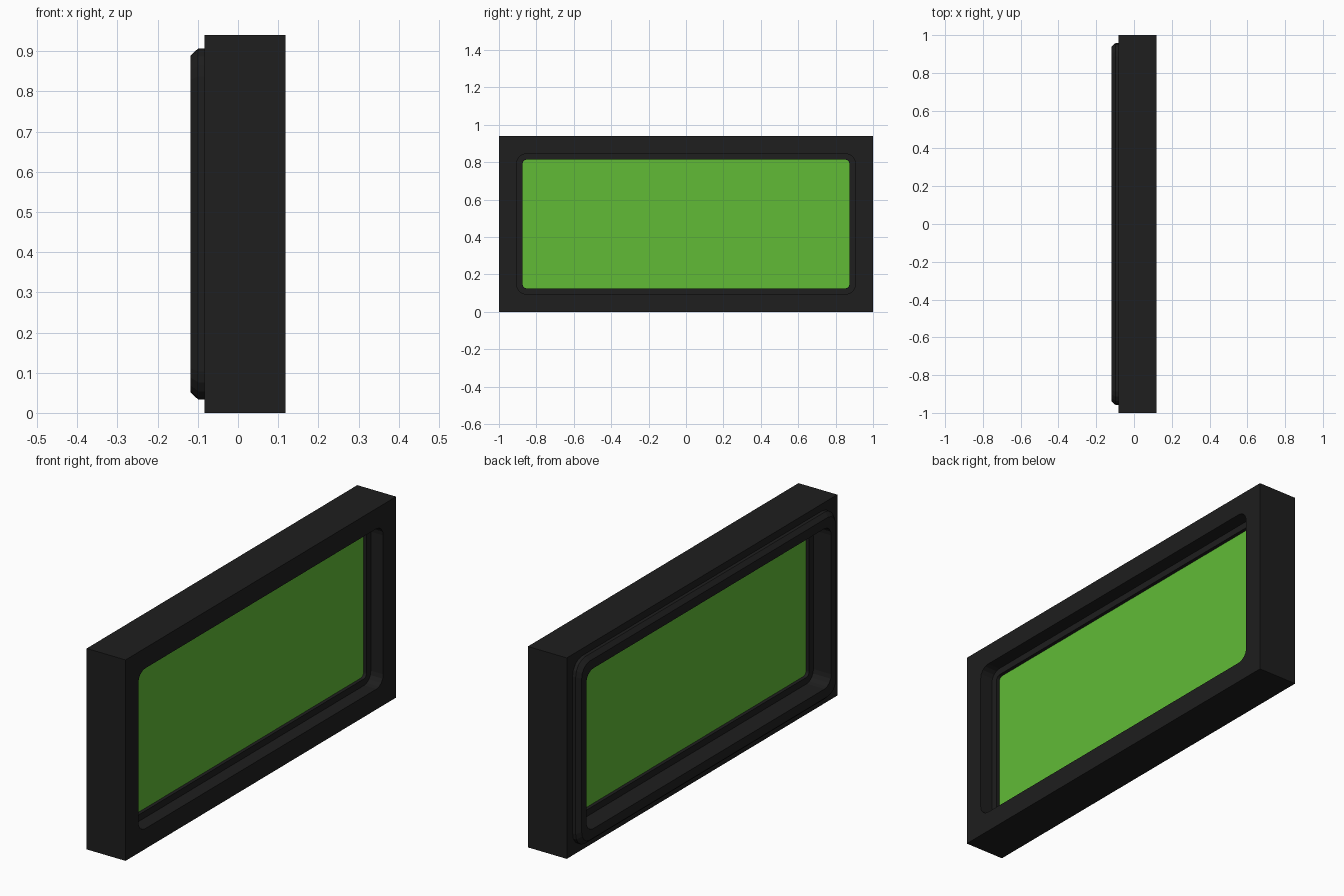
import bpy, bmesh, math

if "Cube" in bpy.data.objects:
    bpy.data.objects.remove(bpy.data.objects["Cube"])

CZ = 0.47      # height of the window centre
SEG = 4        # segments per rounded corner


def material(name, rgb):
    m = bpy.data.materials.new(name)
    m.diffuse_color = (*rgb, 1)
    m.use_nodes = True
    m.node_tree.nodes["Principled BSDF"].inputs["Base Color"].default_value = m.diffuse_color
    return m


def ring(bm, x, hy, hz, r):
    """Rounded rectangle of vertices in the plane at x."""
    verts = []
    for i, (sy, sz) in enumerate([(1, 1), (-1, 1), (-1, -1), (1, -1)]):
        for k in range(SEG + 1):
            a = math.radians(90 * i + 90 * k / SEG)
            verts.append(bm.verts.new((x, sy * (hy - r) + r * math.cos(a),
                                       CZ + sz * (hz - r) + r * math.sin(a))))
    return verts


def loft(name, profile, mat, closed=True):
    """Join rings (x, half y, half z, radius); closed makes a frame, open gets end caps."""
    bm = bmesh.new()
    rings = [ring(bm, *p) for p in profile]
    pairs = list(zip(rings, rings[1:]))
    if closed:
        pairs.append((rings[-1], rings[0]))
    else:
        bm.faces.new(rings[0])
        bm.faces.new(rings[-1])
    n = len(rings[0])
    for a, b in pairs:
        for i in range(n):
            j = (i + 1) % n
            bm.faces.new((a[i], a[j], b[j], b[i]))
    bmesh.ops.remove_doubles(bm, verts=bm.verts[:], dist=1e-5)
    bmesh.ops.recalc_face_normals(bm, faces=bm.faces[:])
    me = bpy.data.meshes.new(name)
    bm.to_mesh(me)
    bm.free()
    me.materials.append(mat)
    ob = bpy.data.objects.new(name, me)
    bpy.context.collection.objects.link(ob)
    return ob


black = material("black_frame", (0.013, 0.013, 0.013))
green = material("green_glass", (0.12, 0.5, 0.037))

OPEN = (0.905, 0.375, 0.05)    # opening through the frame

# Square outer frame with a rounded opening
loft("outer_frame", [(-0.083, 1, 0.47, 0), (0.118, 1, 0.47, 0),
                     (0.118, *OPEN), (-0.083, *OPEN)], black)

# Raised, chamfered rim on the back
loft("back_rim", [(-0.083, 0.957, 0.437, 0.07), (-0.099, 0.957, 0.437, 0.07),
                  (-0.118, 0.94, 0.419, 0.06), (-0.118, *OPEN),
                  (-0.083, *OPEN)], black)

# Gasket step that holds the glass
loft("gasket", [(-0.026, 0.91, 0.38, 0.05), (0.054, 0.91, 0.38, 0.05),
                (0.054, 0.873, 0.344, 0.02), (-0.026, 0.873, 0.344, 0.02)], black)

# Glass pane
loft("glass_pane", [(-0.01, 0.876, 0.347, 0.02), (0.038, 0.876, 0.347, 0.02)],
     green, closed=False)
